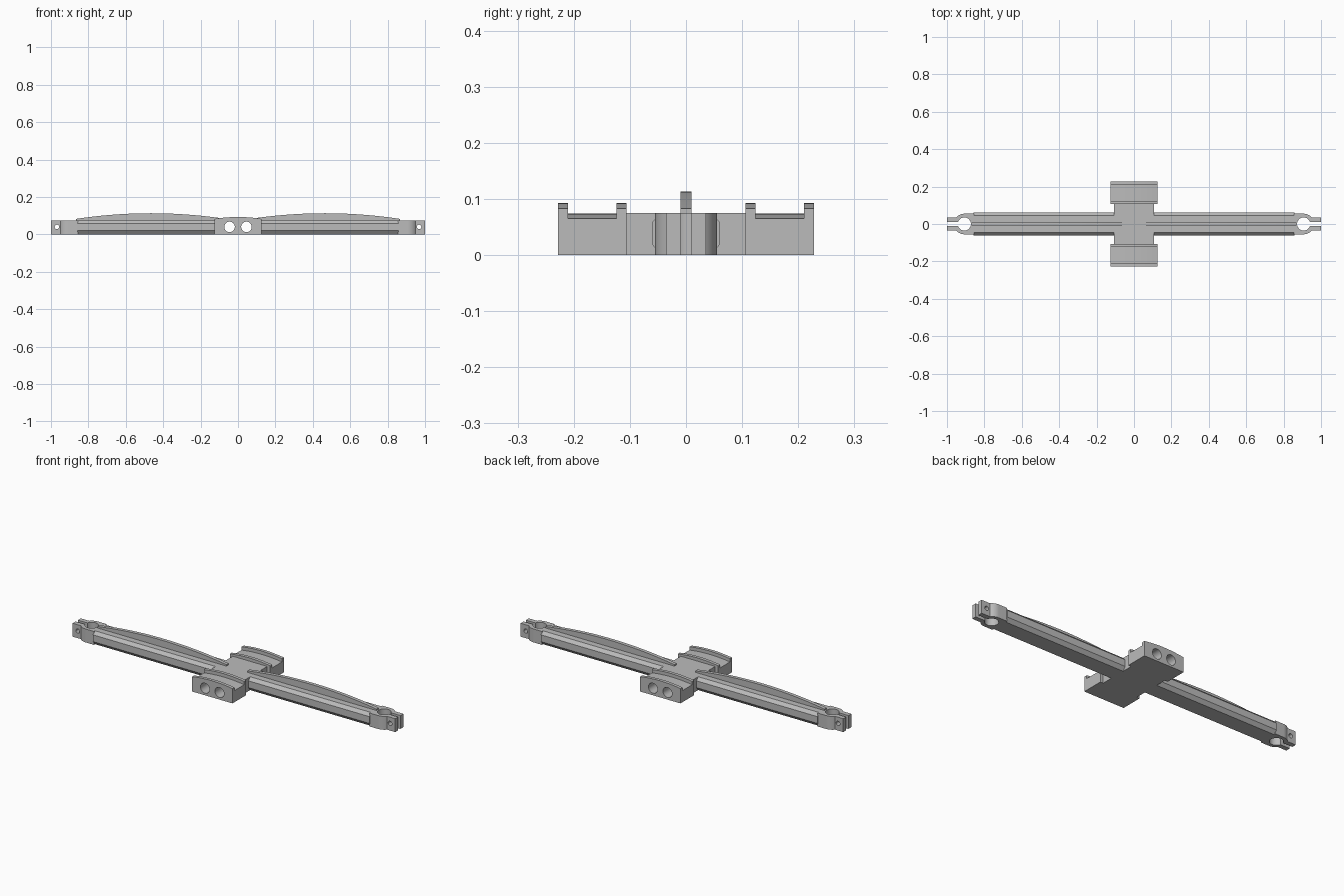
import bpy, bmesh
from math import sin, cos, pi, asin, sqrt

default = bpy.data.objects.get("Cube")
if default:
    bpy.data.objects.remove(default, do_unlink=True)

grey = bpy.data.materials.new("light grey")
grey.use_nodes = True
color = (0.5, 0.5, 0.5, 1)
grey.diffuse_color = color
grey.node_tree.nodes["Principled BSDF"].inputs["Base Color"].default_value = color


def extrude(name, profile, axis, lo, hi):
    """Extrude a 2D outline along an axis: x takes (y, z), y takes (x, z), z takes (x, y)."""
    def place(p, h):
        return {"x": (h, p[0], p[1]), "y": (p[0], h, p[1]), "z": (p[0], p[1], h)}[axis]
    bm = bmesh.new()
    face = bm.faces.new([bm.verts.new(place(p, lo)) for p in profile])
    grown = bmesh.ops.extrude_face_region(bm, geom=[face])
    offset = [b - a for a, b in zip(place((0, 0), lo), place((0, 0), hi))]
    bmesh.ops.translate(bm, vec=offset,
                        verts=[v for v in grown["geom"] if isinstance(v, bmesh.types.BMVert)])
    bmesh.ops.recalc_face_normals(bm, faces=bm.faces)
    mesh = bpy.data.meshes.new(name)
    bm.to_mesh(mesh)
    bm.free()
    mesh.materials.append(grey)
    obj = bpy.data.objects.new(name, mesh)
    bpy.context.collection.objects.link(obj)
    return obj


def arc(cx, cy, r, start, end, n):
    return [(cx + r * cos(start + (end - start) * i / n),
             cy + r * sin(start + (end - start) * i / n)) for i in range(n + 1)]


def bore(name, x, z, r, depth):
    return extrude(name, arc(x, z, r, 0, 2 * pi, 32)[:-1], "y", -depth, depth)


def finish(obj, cutters=(), mirror=None):
    """Cut, mirror and shade a part."""
    bpy.ops.object.select_all(action="DESELECT")
    obj.select_set(True)
    bpy.context.view_layer.objects.active = obj
    for c in cutters:
        c.hide_render = True
        mod = obj.modifiers.new("cut", "BOOLEAN")
        mod.operation, mod.solver, mod.object = "DIFFERENCE", "EXACT", c
        bpy.ops.object.modifier_apply(modifier=mod.name)
    if mirror is not None:
        mod = obj.modifiers.new("mirror", "MIRROR")
        mod.use_axis = [i == mirror for i in range(3)]
        mod.use_mirror_merge = False
        bpy.ops.object.modifier_apply(modifier=mod.name)
    bpy.ops.object.shade_smooth_by_angle(angle=0.5)


def arch(half, top, sag, n=24):
    """Shallow arched line from +x to -x."""
    return [(half * (1 - 2 * i / n), top - sag * (1 - 2 * i / n) ** 2) for i in range(n + 1)]


H = 0.075

# Central hub, saddles and the two bores running through them
bores = [bore("bore_cutter", x, 0.04, 0.028, 0.3) for x in (-0.045, 0.045)]
hub = extrude("hub", [(-0.107, 0), (0.107, 0), (0.107, H), (-0.107, H)], "y", -0.106, 0.106)
finish(hub, bores)

saddle = extrude("saddles", [(-0.125, 0), (0.125, 0)] + arch(0.125, 0.093, 0.01), "y", 0.106, 0.228)
channel = extrude("channel_cutter", [(-0.15, 0.2), (0.15, 0.2)] + arch(0.15, 0.074, 0.013),
                  "y", 0.124, 0.21)
finish(saddle, bores + [channel], mirror=1)

# Chamfered arms
half_section = [(0.045, 0), (0.061, 0.02), (0.061, 0.058), (0.045, H)]
section = half_section + [(-y, z) for y, z in reversed(half_section)]
finish(extrude("arms", section, "x", 0.1, 0.857), mirror=0)

# Curved stiffening ribs on top of the arms
rib_line = [(0.465 + 0.4 * t, 0.083 + 0.03 * (1 - t * t))
            for t in [1 - i / 16 for i in range(33)]]
rib = extrude("ribs", [(0.065, 0.07), (0.865, 0.07)] + rib_line, "y", -0.01, 0.01)
finish(rib, mirror=0)

# Split clamps: ring, slot and a pair of bolted ears at each end
CX, R, HOLE, EAR, GAP = 0.907, 0.055, 0.035, 0.036, 0.01
ear_angle, gap_angle = asin(EAR / R), asin(GAP / HOLE)
outline = [(1, GAP), (1, EAR)]
outline += arc(CX, 0, R, ear_angle, pi / 2, 12) + [(0.855, R), (0.855, -R)]
outline += arc(CX, 0, R, -pi / 2, -ear_angle, 12) + [(1, -EAR), (1, -GAP)]
outline += arc(CX, 0, HOLE, 2 * pi - gap_angle, gap_angle, 36)
clamp = extrude("clamps", outline, "z", 0, H)
bolt = bore("bolt_cutter", 0.968, 0.04, 0.012, 0.1)
finish(clamp, [bolt], mirror=0)

# Cutters are no longer needed
for c in bores + [channel, bolt]:
    bpy.data.objects.remove(c, do_unlink=True)
